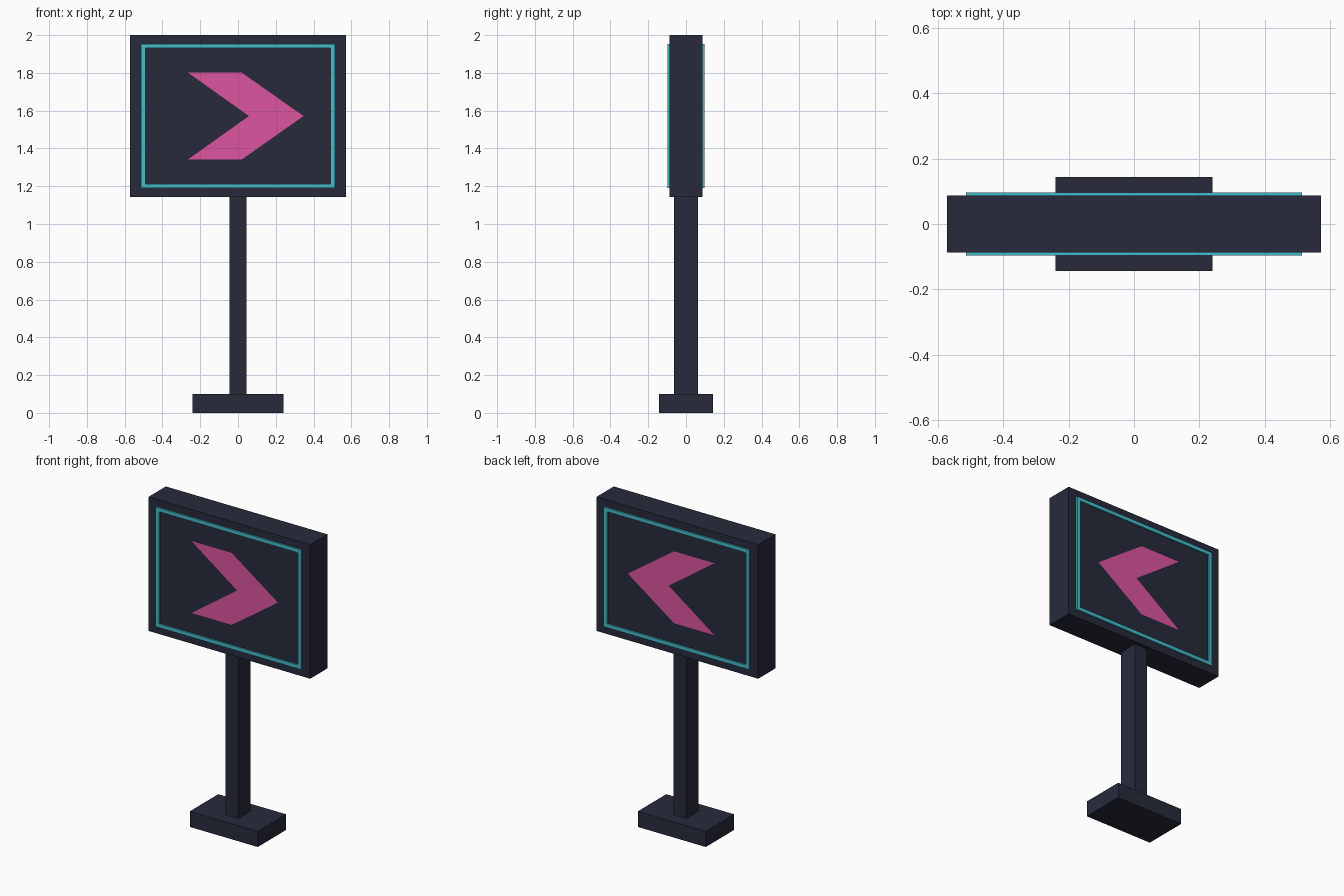
import bpy

if "Cube" in bpy.data.objects:
    bpy.data.objects.remove(bpy.data.objects["Cube"])

PANEL_Z, FACE_Y = 1.5715, 0.087


def material(name, rgb):
    mat = bpy.data.materials.new(name)
    mat.diffuse_color = (*rgb, 1)
    mat.use_nodes = True
    mat.node_tree.nodes["Principled BSDF"].inputs["Base Color"].default_value = mat.diffuse_color
    return mat


dark = material("dark_casing", (0.020, 0.023, 0.044))
cyan = material("cyan_light", (0.06, 0.51, 0.61))
pink = material("pink_light", (0.72, 0.089, 0.35))


def box(name, centre, size, mat):
    bpy.ops.mesh.primitive_cube_add(size=1, location=centre)
    obj = bpy.context.object
    obj.name = name
    obj.scale = size
    bpy.ops.object.transform_apply(location=False, rotation=False, scale=True)
    obj.data.materials.append(mat)
    return obj


def flat_shape(name, outline, y, mat):
    """Flat outline in the xz plane, facing away from the panel."""
    if y > 0:
        outline = outline[::-1]
    mesh = bpy.data.meshes.new(name)
    mesh.from_pydata([(x, y, z) for x, z in outline], [], [range(len(outline))])
    mesh.materials.append(mat)
    obj = bpy.data.objects.new(name, mesh)
    bpy.context.collection.objects.link(obj)
    return obj


# Foot, post and sign panel
box("base", (0, 0, 0.05), (0.48, 0.286, 0.10), dark)
box("post", (0, 0, 0.6215), (0.092, 0.126, 1.043), dark)
box("sign_panel", (0, 0, PANEL_Z), (1.143, FACE_Y * 2, 0.857), dark)

# Glowing border and arrow on both faces; both arrows point to +x
HALF_W, HALF_H, BAR, DEPTH = 0.514, 0.382, 0.023, 0.010
upper = [(-0.265, 0.23), (0.02, 0.23)]
arrow = [(x, PANEL_Z - z) for x, z in upper] + [(0.347, PANEL_Z)]
arrow += [(x, PANEL_Z + z) for x, z in reversed(upper)] + [(0.058, PANEL_Z)]

for face, side in (("front", -1), ("back", 1)):
    y = side * (FACE_Y + DEPTH / 2)
    for end, s in (("low", -1), ("high", 1)):
        box(f"{face}_border_horizontal_{end}",
            (0, y, PANEL_Z + s * (HALF_H - BAR / 2)),
            (HALF_W * 2, DEPTH, BAR), cyan)
        box(f"{face}_border_vertical_{end}",
            (s * (HALF_W - BAR / 2), y, PANEL_Z),
            (BAR, DEPTH, (HALF_H - BAR) * 2), cyan)
    flat_shape(f"{face}_arrow", arrow, side * (FACE_Y + 0.005), pink)
